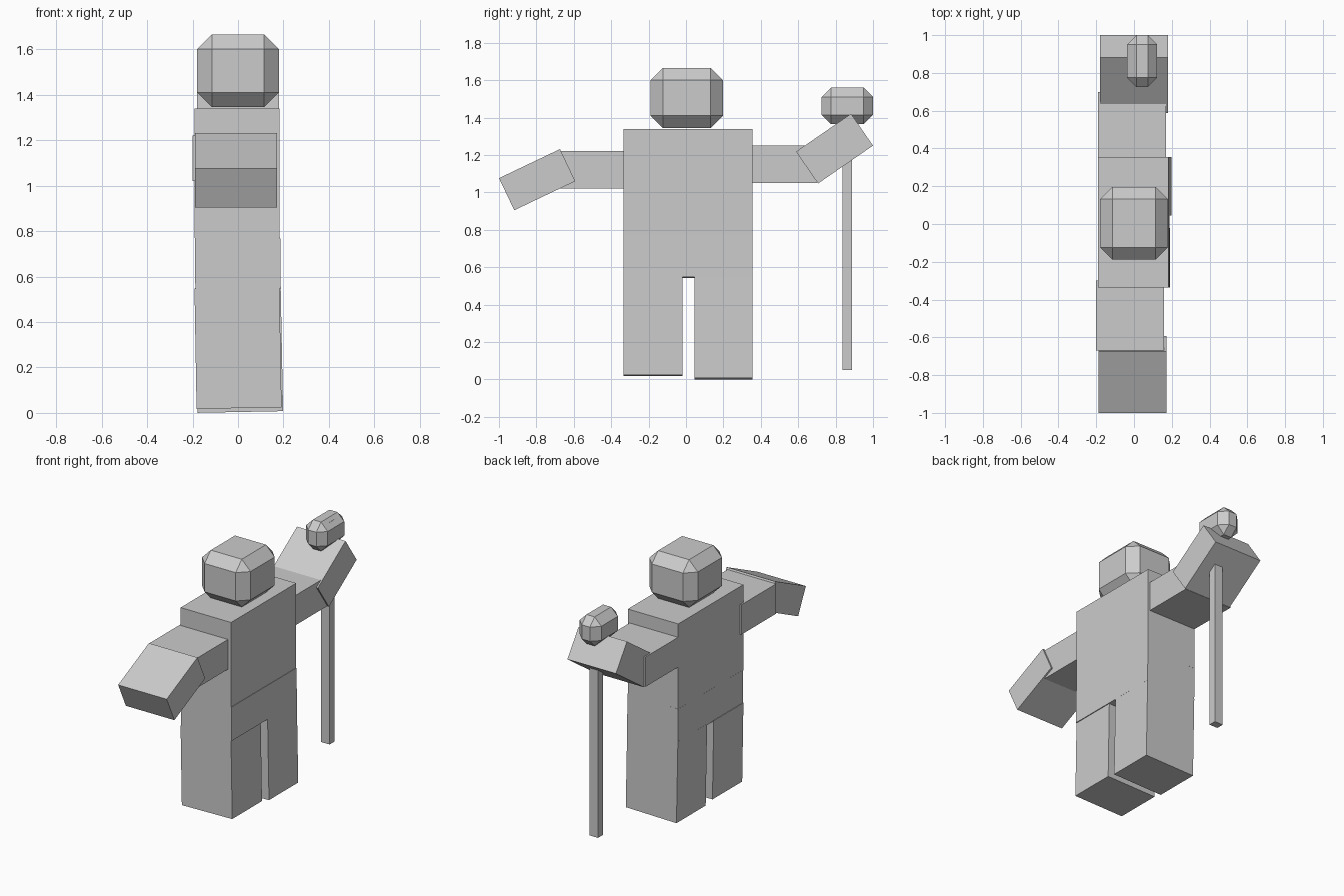
import bpy, bmesh
from math import radians

if "Cube" in bpy.data.objects:
    bpy.data.objects.remove(bpy.data.objects["Cube"])

grey = bpy.data.materials.new("light grey")
grey.diffuse_color = (0.6, 0.6, 0.6, 1)
grey.use_nodes = True
grey.node_tree.nodes["Principled BSDF"].inputs["Base Color"].default_value = grey.diffuse_color


def box(name, center, size, rot=(0, 0, 0), chamfer=0):
    """Box of the given size, turned in degrees, with optional cut edges."""
    bm = bmesh.new()
    bmesh.ops.create_cube(bm, size=1)
    bmesh.ops.scale(bm, vec=size, verts=bm.verts)
    if chamfer:
        bmesh.ops.bevel(bm, geom=bm.edges[:], offset=chamfer, segments=1,
                        profile=0.5, affect='EDGES')
    mesh = bpy.data.meshes.new(name)
    bm.to_mesh(mesh)
    bm.free()
    mesh.materials.append(grey)
    ob = bpy.data.objects.new(name, mesh)
    ob.location = center
    ob.rotation_euler = [radians(a) for a in rot]
    bpy.context.collection.objects.link(ob)
    return ob


# Body
box("torso", (-0.004, 0.01, 1.055), (0.374, 0.69, 0.57))
box("hips", (-0.001, 0.01, 0.658), (0.376, 0.69, 0.226), (0, -0.6, 0))
box("head", (0, 0.004, 1.505), (0.36, 0.386, 0.32), chamfer=0.065)

# Legs, leaning very slightly
box("right_leg", (0.0, -0.1775, 0.286), (0.374, 0.315, 0.53), (0, -1.0, 0))
box("left_leg", (0.005, 0.2, 0.279), (0.376, 0.31, 0.55), (0, -1.1, 0))

# Lowered arm
box("right_upper_arm", (-0.02, -0.485, 1.12), (0.36, 0.37, 0.2))
box("right_forearm", (-0.009, -0.796, 1.068), (0.36, 0.361, 0.19), (25.5, 0, 0))

# Raised arm
box("left_upper_arm", (-0.01, 0.505, 1.15), (0.36, 0.39, 0.2))
box("left_forearm", (0.0, 0.794, 1.234), (0.36, 0.357, 0.207), (34.6, 0, 0))

# Walking stick and its knob
box("stick", (0.062, 0.863, 0.795), (0.063, 0.051, 1.49))
box("stick_knob", (0.043, 0.8625, 1.4625), (0.16, 0.275, 0.195), chamfer=0.05)
